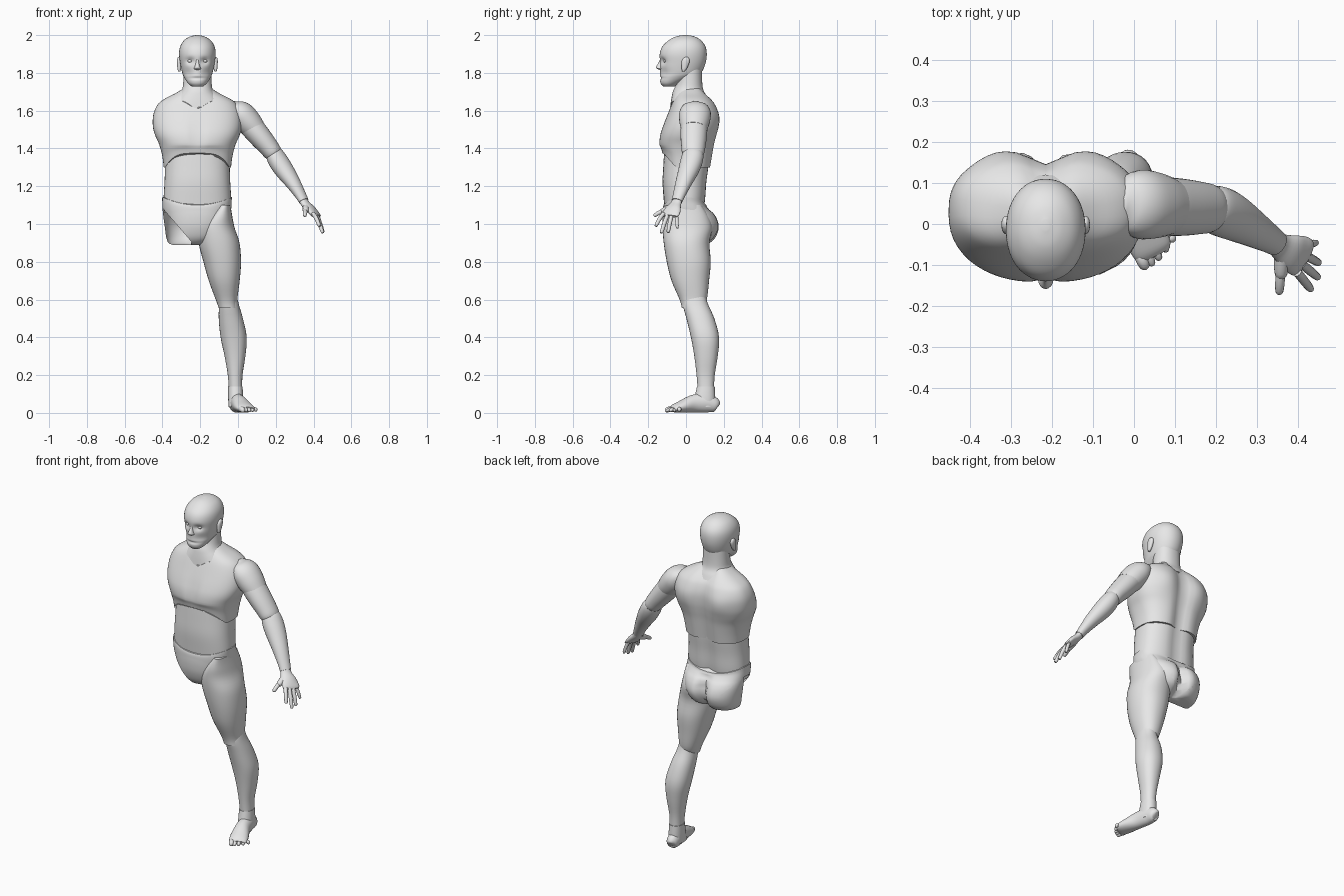
import bpy, bmesh, math
from mathutils import Vector

CX = -0.215          # centre line of the body
grey = bpy.data.materials.new("plain_grey")
grey.diffuse_color = (0.8, 0.8, 0.8, 1)


def refine(rows, n):
    """Catmull-Rom interpolation between rows of numbers."""
    out = []
    for i in range(len(rows) - 1):
        a, b, c, d = rows[max(i - 1, 0)], rows[i], rows[i + 1], rows[min(i + 2, len(rows) - 1)]
        for k in range(n):
            t = k / n
            out.append([q + 0.5 * t * (r - p + t * (2 * p - 5 * q + 4 * r - s + t * (3 * (q - r) + s - p)))
                        for p, q, r, s in zip(a, b, c, d)])
    return out + [list(rows[-1])]


def finish(bm, name, angle=50):
    bmesh.ops.recalc_face_normals(bm, faces=bm.faces)
    me = bpy.data.meshes.new(name)
    bm.to_mesh(me)
    bm.free()
    me.materials.append(grey)
    ob = bpy.data.objects.new(name, me)
    bpy.context.collection.objects.link(ob)
    bpy.context.view_layer.objects.active = ob
    ob.select_set(True)
    bpy.ops.object.shade_smooth_by_angle(angle=math.radians(angle))
    ob.select_set(False)
    return ob


def skin(rings):
    bm = bmesh.new()
    vs = [[bm.verts.new(p) for p in r] for r in rings]
    n = len(vs[0])
    for a, b in zip(vs, vs[1:]):
        for i in range(n):
            bm.faces.new((a[i], a[(i + 1) % n], b[(i + 1) % n], b[i]))
    bm.faces.new(vs[0])
    bm.faces.new(vs[-1][::-1])
    return bm


def curve(i, seg, power):
    a = 2 * math.pi * i / seg
    c, s = math.cos(a), math.sin(a)
    return (math.copysign(abs(c) ** (2 / power), c), math.copysign(abs(s) ** (2 / power), s))


def stack(rows, seg=40, power=2.2, n=4, shape=None):
    """Horizontal sections: z, x min, x max, y min, y max."""
    rings = []
    for z, x0, x1, y0, y1 in refine(rows, n):
        ring = []
        for i in range(seg):
            c, s = curve(i, seg, power)
            p = Vector(((x0 + x1) / 2 + c * (x1 - x0) / 2, (y0 + y1) / 2 + s * (y1 - y0) / 2, z))
            if shape:
                shape(p)
            ring.append(p)
        rings.append(ring)
    return skin(rings)


def centred(rows):
    return [(z, CX - h, CX + h, y0, y1) for z, h, y0, y1 in rows]


def tube(name, rows, seg=20, n=4):
    """Sections across a path: x, y, z, half width, half height."""
    rows = refine(rows, n)
    pts = [Vector(r[:3]) for r in rows]
    rings = []
    for i, r in enumerate(rows):
        t = (pts[min(i + 1, len(pts) - 1)] - pts[max(i - 1, 0)]).normalized()
        side = t.cross(Vector((0, 0, 1))).normalized()
        up = side.cross(t)
        rings.append([pts[i] + side * r[3] * c + up * r[4] * s
                      for c, s in (curve(k, seg, 2) for k in range(seg))])
    return finish(skin(rings), name)


def digit(name, a, b, r, bend=0.006):
    a, b = Vector(a), Vector(b)
    m = a.lerp(b, 0.55) + Vector((0, 0, bend))
    e = b + (b - m).normalized() * r * 0.5
    tube(name, [(*a, r, r), (*m, r, r), (*b, r * .8, r * .8), (*e, r * .2, r * .2)], 10, 3)


def bell(d, w):
    return math.exp(-(d / w) ** 2)


# head with eye hollows, brow and chin shaping
def face(p):
    if p.y < -0.04:
        d = abs(p.x - CX)
        p.y += 0.017 * bell(d - 0.038, 0.02) * bell(p.z - 1.863, 0.016)
        p.y += 0.008 * bell(d - 0.05, 0.03) * bell(p.z - 1.80, 0.025)
        p.y += 0.007 * bell(d, 0.04) * bell(p.z - 1.772, 0.007)


finish(stack(centred([(1.728, .03, -.12, -.06), (1.745, .05, -.134, -.03), (1.775, .07, -.138, .04),
                      (1.80, .08, -.137, .08), (1.85, .091, -.137, .103), (1.90, .097, -.139, .11),
                      (1.94, .091, -.125, .103), (1.972, .071, -.092, .08), (1.992, .04, -.055, .047),
                      (2.0, .008, -.015, .01)]), 56, 2.1, 6, face), "head")
finish(stack(centred([(1.815, .008, -.135, -.11), (1.822, .019, -.153, -.11), (1.832, .015, -.158, -.11),
                      (1.855, .009, -.145, -.11), (1.885, .007, -.132, -.11)]), 16), "nose")
for s, side in ((-1, "right"), (1, "left")):
    x = CX + s * 0.096
    finish(stack([(1.808, x - .006, x + .006, -.02, -.008), (1.825, x - .01, x + .01, -.024, .006),
                  (1.86, x - .012, x + .012, -.024, .02), (1.877, x - .01, x + .01, -.014, .016),
                  (1.884, x - .004, x + .004, -.004, .008)], 14), side + "_ear")
    x = CX + s * 0.037
    finish(stack([(1.853, x - .008, x + .008, -.113, -.098), (1.863, x - .016, x + .016, -.119, -.098),
                  (1.873, x - .008, x + .008, -.113, -.098)], 14), side + "_eye")


# neck with a pointed collar at the front
def collar(p):
    if p.z < 1.70 and p.y < 0:
        p.z -= 0.04 * bell(p.x - CX, 0.05) * (1.70 - p.z) / 0.04


finish(stack(centred([(1.655, .125, -.085, .12), (1.68, .105, -.078, .108), (1.71, .082, -.066, .092),
                      (1.75, .075, -.05, .086), (1.83, .072, -.045, .085)]), shape=collar), "neck")


# chest: spine groove, shoulder blades and arched lower edge
def ribs(p):
    d = p.x - CX
    if p.y > 0.04:
        p.y -= 0.028 * bell(d, 0.045) * min(1, (p.y - .04) / .06)
        p.y += 0.012 * bell(abs(d) - .12, .06) * bell(p.z - 1.55, .07)
    else:
        p.y += 0.012 * bell(d, 0.025) * bell(p.z - 1.47, .08) * min(1, (.04 - p.y) / .1)
        p.z += 0.075 * max(0, 1 - (d / .17) ** 4) * max(0, 1.42 - p.z) / .12 * min(1, (.04 - p.y) / .1)


finish(stack(centred([(1.30, .178, -.125, .135), (1.36, .186, -.132, .145), (1.42, .202, -.142, .155),
                      (1.47, .224, -.138, .165), (1.52, .236, -.122, .172), (1.58, .233, -.098, .172),
                      (1.63, .212, -.078, .158), (1.66, .178, -.065, .138), (1.69, .12, -.05, .11),
                      (1.72, .07, -.03, .085)]), 56, 2.5, 4, ribs), "chest")


# abdomen
def waist(p):
    if p.y > 0.04:
        p.y -= 0.016 * bell(p.x - CX, 0.04)


finish(stack(centred([(1.06, .176, -.112, .095), (1.13, .179, -.118, .106), (1.22, .174, -.124, .113),
                      (1.31, .171, -.12, .125), (1.39, .17, -.115, .13)]), 48, 2.4, 4, waist), "abdomen")


# pelvis: cleft behind, waistband dipping at the front, open leg holes
def hips(p):
    d = p.x - CX
    if p.y > 0.04:
        p.y -= 0.05 * bell(d, 0.03) * min(1, (p.y - .04) / .08) * max(0, min(1, (1.12 - p.z) / .1))
    if p.z > 1.06:
        p.z -= 0.045 * max(0, 1 - (d / .19) ** 2) * (p.z - 1.06) / .085


bm = stack([(.89, -.345, -.15, -.045, .10), (.90, -.368, -.13, -.075, .128), (.93, -.38, -.085, -.10, .16),
            (.98, -.387, -.058, -.117, .178), (1.03, -.394, -.044, -.123, .167), (1.08, -.40, -.036, -.123, .132),
            (1.12, -.401, -.034, -.122, .112), (1.145, -.401, -.032, -.119, .107)], 56, 2.4, 5, hips)
edge = Vector((CX, 0.02, 0.91))


def geom():
    return bm.verts[:] + bm.edges[:] + bm.faces[:]


bmesh.ops.bisect_plane(bm, geom=geom(), plane_co=edge, plane_no=(0, 1, 0))
for s in (-1, 1):
    bmesh.ops.bisect_plane(bm, geom=geom(), plane_co=edge + Vector((s * .035, 0, 0)), plane_no=(-1.16 * s, 0, 1))
hole = []
for f in bm.faces:
    c = f.calc_center_median()
    d = abs(c.x - CX) - .035
    if c.y < .02 and d > 0 and c.z < .91 + 1.16 * d:
        hole.append(f)
bmesh.ops.delete(bm, geom=hole, context='FACES')
finish(bm, "pelvis")

# leg
finish(stack([(.555, -.102, -.004, -.022, .085), (.60, -.118, -.004, -.034, .11), (.70, -.155, .009, -.077, .122),
              (.80, -.183, .016, -.102, .131), (.90, -.208, .008, -.118, .124), (.98, -.205, -.018, -.124, .14),
              (1.04, -.16, -.03, -.124, .12), (1.10, -.10, -.04, -.112, .08)], 36, 2.2), "thigh")
finish(stack([(.12, -.048, .022, .062, .148), (.20, -.054, .024, .056, .152), (.30, -.071, .039, .044, .168),
              (.40, -.092, .046, .026, .175), (.50, -.102, .026, .002, .15), (.58, -.099, .003, -.018, .115),
              (.64, -.09, -.01, -.012, .10)], 32), "shin")

# foot and toes
finish(stack([(.03, -.05, .028, .03, .155), (.08, -.052, .028, .045, .155), (.14, -.052, .024, .058, .152)], 28), "ankle")
tube("foot", [(-.017, .168, .035, .012, .018), (-.015, .158, .04, .03, .036), (-.01, .11, .052, .038, .05),
              (.005, .04, .049, .041, .047), (.026, -.02, .034, .05, .033), (.042, -.058, .024, .05, .023),
              (.05, -.075, .018, .042, .013)], 28)
for i in range(5):
    big = i == 0
    a = (.012 + .019 * i, -.07 + .009 * i, .02)
    b = (.027 + .017 * i, -.104 + .003 * i + .0035 * i * i, .012)
    digit(f"toe_{i + 1}", a, b, .015 if big else .0105, .004)

# arm
tube("shoulder_cap", [(-.035, .05, 1.645, .02, .015), (-.02, .05, 1.62, .065, .045), (.015, .048, 1.585, .084, .068),
                      (.055, .045, 1.54, .08, .069), (.09, .042, 1.50, .068, .06)], 28)
tube("upper_arm", [(.0, .048, 1.60, .06, .05), (.06, .044, 1.53, .07, .062), (.11, .041, 1.47, .07, .06),
                   (.16, .039, 1.41, .064, .053), (.19, .037, 1.37, .056, .046), (.205, .034, 1.345, .03, .025)], 28)
tube("forearm", [(.175, .04, 1.40, .03, .025), (.19, .038, 1.375, .054, .044), (.212, .03, 1.335, .06, .051),
                 (.245, .014, 1.285, .056, .049), (.29, -.012, 1.22, .045, .039), (.33, -.036, 1.155, .035, .028),
                 (.348, -.048, 1.122, .031, .024)], 28)

# hand and fingers
tube("palm", [(.34, -.042, 1.135, .026, .02), (.358, -.055, 1.105, .033, .02), (.385, -.07, 1.078, .046, .02),
              (.408, -.08, 1.052, .05, .016), (.418, -.085, 1.04, .042, .01)], 20)
digit("thumb_base", (.36, -.065, 1.095), (.358, -.125, 1.068), .018, .0)
digit("thumb", (.357, -.115, 1.073), (.354, -.166, 1.045), .0115, .002)
fingers = [((.398, -.118, 1.056), (.43, -.158, .992)), ((.408, -.097, 1.05), (.447, -.129, .957)),
           ((.415, -.075, 1.05), (.449, -.094, .96)), ((.415, -.052, 1.055), (.443, -.046, .982))]
for (a, b), nm in zip(fingers, ("index", "middle", "ring", "little")):
    digit(nm + "_finger", a, b, .011 if nm != "little" else .0095)
